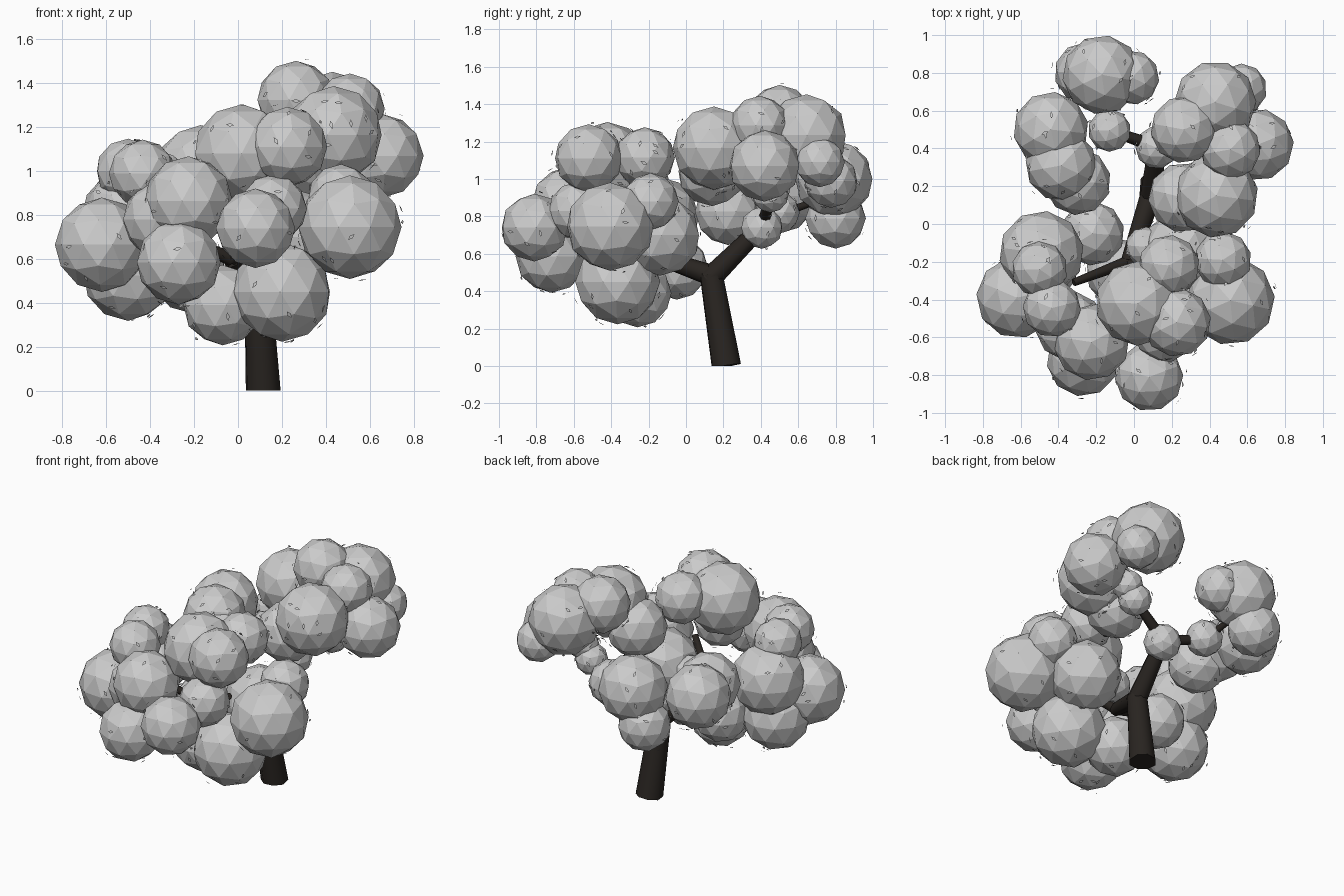
import bpy, bmesh, random
from mathutils import Vector, Matrix

random.seed(4)

bark = bpy.data.materials.new("bark")
bark.diffuse_color = (0.022, 0.018, 0.015, 1)


def finish(bm, name, mat=None):
    me = bpy.data.meshes.new(name)
    bm.to_mesh(me)
    bm.free()
    ob = bpy.data.objects.new(name, me)
    bpy.context.collection.objects.link(ob)
    if mat:
        me.materials.append(mat)
    return ob


def limb(name, a, b, r1, r2, sides=8):
    """Tapered low-poly limb from a to b, smooth around its sides."""
    a, b = Vector(a), Vector(b)
    d = b - a
    bm = bmesh.new()
    bmesh.ops.create_cone(
        bm, cap_ends=True, segments=sides, radius1=r1, radius2=r2, depth=d.length,
        matrix=Matrix.Translation((a + b) / 2) @ d.to_track_quat('Z', 'Y').to_matrix().to_4x4())
    for v in bm.verts:
        v.co.z = max(v.co.z, 0)
    for f in bm.faces:
        f.smooth = len(f.verts) == 4
    for e in bm.edges:
        e.smooth = all(f.smooth for f in e.link_faces)
    return finish(bm, name, bark)


# Trunk and branches
fork, back, front = (0.09, 0.135, 0.49), (0.12, 0.41, 0.75), (-0.03, -0.2, 0.6)
limb("trunk", (0.115, 0.215, 0), fork, 0.083, 0.064)
limb("back_branch", (0.09, 0.12, 0.46), back, 0.062, 0.044)
limb("front_branch", (0.09, 0.15, 0.48), front, 0.058, 0.04)
limb("back_left_branch", back, (-0.13, 0.495, 0.81), 0.036, 0.026)
limb("back_left_twig", (-0.13, 0.495, 0.81), (-0.18, 0.72, 0.89), 0.024, 0.016)
limb("back_right_branch", back, (0.36, 0.45, 0.91), 0.036, 0.026)
limb("back_right_twig", (0.36, 0.45, 0.91), (0.5, 0.48, 1.1), 0.024, 0.016)
limb("front_left_branch", front, (-0.32, -0.31, 0.72), 0.033, 0.02)
limb("front_right_branch", front, (0.2, -0.38, 0.8), 0.033, 0.02)

# Foliage clumps: x, y, z, radius
front_clumps = [
    (-0.62, -0.39, 0.665, 0.215), (0.51, -0.405, 0.745, 0.236), (0.20, -0.365, 0.45, 0.227),
    (-0.07, -0.26, 0.39, 0.183), (-0.27, -0.72, 0.585, 0.193), (0.08, -0.81, 0.74, 0.181),
    (-0.225, -0.625, 0.865, 0.203), (0.02, -0.42, 1.08, 0.225), (0.225, -0.52, 1.11, 0.183),
    (0.185, -0.22, 1.115, 0.162), (0.47, -0.19, 0.88, 0.152), (0.26, -0.14, 0.7, 0.217),
    (0.06, -0.12, 0.7, 0.105), (0.16, -0.58, 0.83, 0.155), (-0.5, -0.24, 1.0, 0.148),
    (-0.435, -0.445, 0.99, 0.154), (-0.49, -0.155, 0.79, 0.225), (-0.34, -0.54, 0.78, 0.185),
    (-0.5, -0.22, 0.525, 0.207), (-0.22, -0.05, 0.525, 0.17),
]
back_right_clumps = [
    (0.26, 0.14, 1.04, 0.185), (0.435, 0.15, 1.165, 0.223),
    (0.655, 0.42, 1.07, 0.191), (0.51, 0.395, 1.285, 0.16), (0.265, 0.5, 1.325, 0.178),
    (0.43, 0.645, 1.235, 0.218), (0.57, 0.715, 1.09, 0.134), (0.37, 0.45, 0.92, 0.1),
    (0.43, 0.45, 1.0, 0.095), (0.12, 0.405, 0.74, 0.113),
]
back_left_clumps = [
    (-0.17, 0.79, 1.0, 0.21), (-0.01, 0.775, 0.99, 0.144), (-0.26, 0.8, 0.79, 0.162),
    (-0.44, 0.5, 0.91, 0.2), (-0.385, 0.31, 0.91, 0.19), (-0.3, 0.225, 0.825, 0.178),
    (-0.13, 0.495, 0.82, 0.113),
]


def foliage(name, clumps):
    bm, leaves = bmesh.new(), bmesh.new()
    for x, y, z, r in clumps:
        c = Vector((x, y, z))
        rot = Matrix.Rotation(random.uniform(0, 6.28), 4, 'Z')
        bmesh.ops.create_icosphere(bm, subdivisions=2, radius=r,
                                   matrix=Matrix.Translation(c) @ rot)
        # Small loose diamond leaves hovering just off each clump
        for _ in range(int(70 * r)):
            n = Vector([random.gauss(0, 1) for _ in range(3)]).normalized()
            p = c + n * (r + random.uniform(0, 0.022))
            if any((p - Vector(o[:3])).length < o[3] * 0.98 for o in clumps):
                continue
            u = n.orthogonal().normalized()
            u.rotate(Matrix.Rotation(random.uniform(0, 6.28), 3, n))
            w = n.cross(u)
            leaves.faces.new([leaves.verts.new(p + o) for o in
                              (u * 0.02, w * 0.009, -u * 0.02, -w * 0.009)])
    finish(bm, name)
    finish(leaves, name + "_leaves")


foliage("front_foliage", front_clumps)
foliage("back_right_foliage", back_right_clumps)
foliage("back_left_foliage", back_left_clumps)
